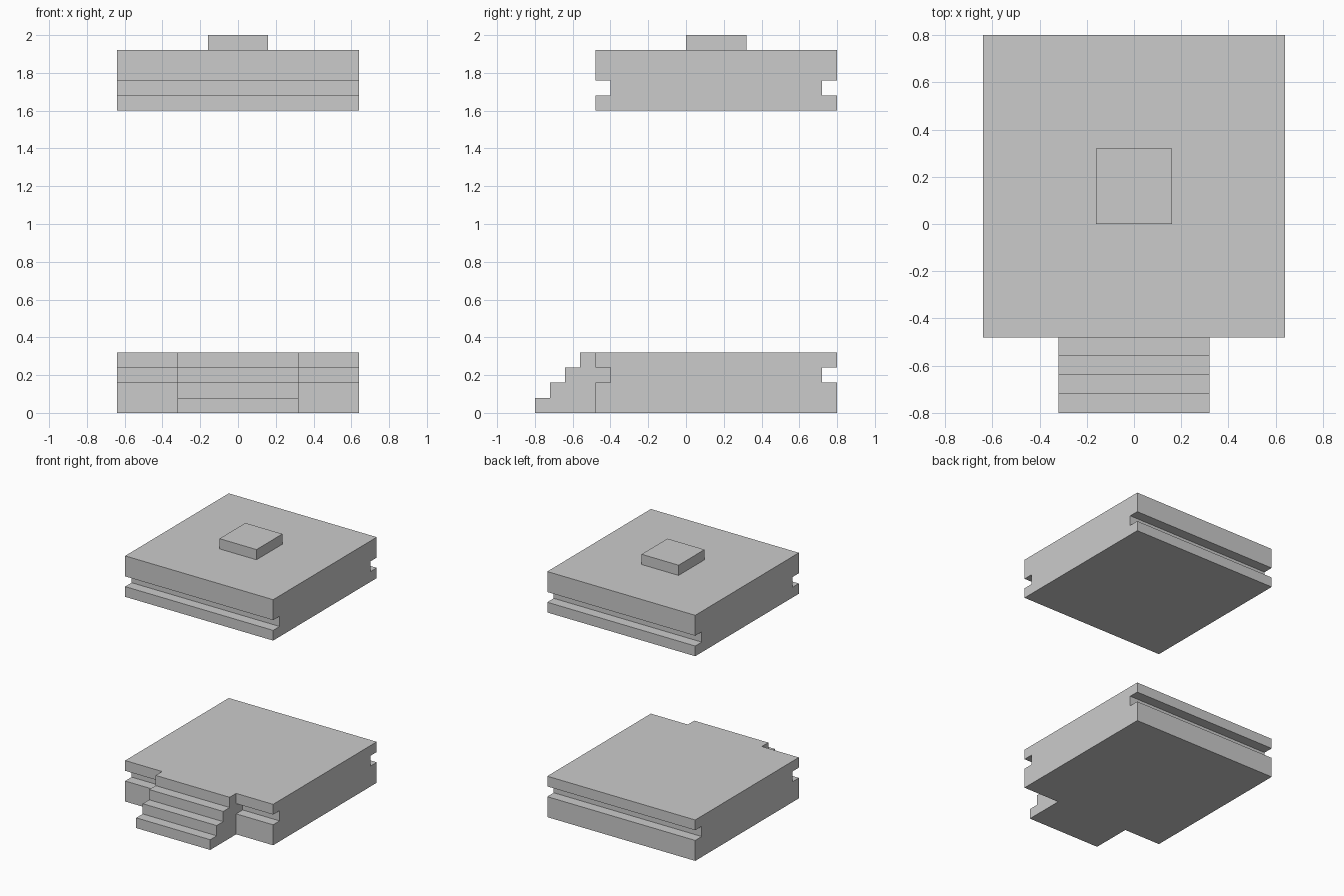
import bpy, bmesh

if "Cube" in bpy.data.objects:
    bpy.data.objects.remove(bpy.data.objects["Cube"])


def extrude_profile(name, profile, half_width):
    """Extrude a closed (y, z) profile along x, symmetric about x = 0."""
    bm = bmesh.new()
    face = bm.faces.new([bm.verts.new((-half_width, y, z)) for y, z in profile])
    new = bmesh.ops.extrude_face_region(bm, geom=[face])["geom"]
    verts = [v for v in new if isinstance(v, bmesh.types.BMVert)]
    bmesh.ops.translate(bm, verts=verts, vec=(2 * half_width, 0, 0))
    bmesh.ops.recalc_face_normals(bm, faces=bm.faces)
    mesh = bpy.data.meshes.new(name)
    bm.to_mesh(mesh)
    bm.free()
    obj = bpy.data.objects.new(name, mesh)
    bpy.context.collection.objects.link(obj)
    return obj


def slab_profile(z0, z1, groove):
    """Block outline with a square groove in the front and back."""
    f, b, d = -0.48, 0.80, 0.08
    g0, g1 = groove, groove + 0.08
    return [(f, z0), (b, z0), (b, g0), (b - d, g0), (b - d, g1), (b, g1), (b, z1),
            (f, z1), (f, g1), (f + d, g1), (f + d, g0), (f, g0)]


def union(target, other):
    """Fuse another object into the target and remove it."""
    mod = target.modifiers.new("union", "BOOLEAN")
    mod.operation = "UNION"
    mod.solver = "EXACT"
    mod.object = other
    bpy.context.view_layer.objects.active = target
    bpy.ops.object.modifier_apply(modifier=mod.name)
    bpy.data.objects.remove(other)


# Base slab with the front stairs fused into it
base = extrude_profile("base_slab", slab_profile(0, 0.32, 0.16), 0.64)
steps = [(-0.30, 0), (-0.80, 0)]
for i in range(4):
    y, z = -0.80 + 0.08 * i, 0.08 * (i + 1)
    steps += [(y, z), (y + 0.08, z)]
steps[-1] = (-0.30, 0.32)
union(base, extrude_profile("stairs", steps, 0.32))

# Roof slab with the raised cap fused on top
roof = extrude_profile("roof_slab", slab_profile(1.60, 1.92, 1.68), 0.64)
cap = [(0, 1.86), (0.32, 1.86), (0.32, 2.0), (0, 2.0)]
union(roof, extrude_profile("roof_cap", cap, 0.16))
